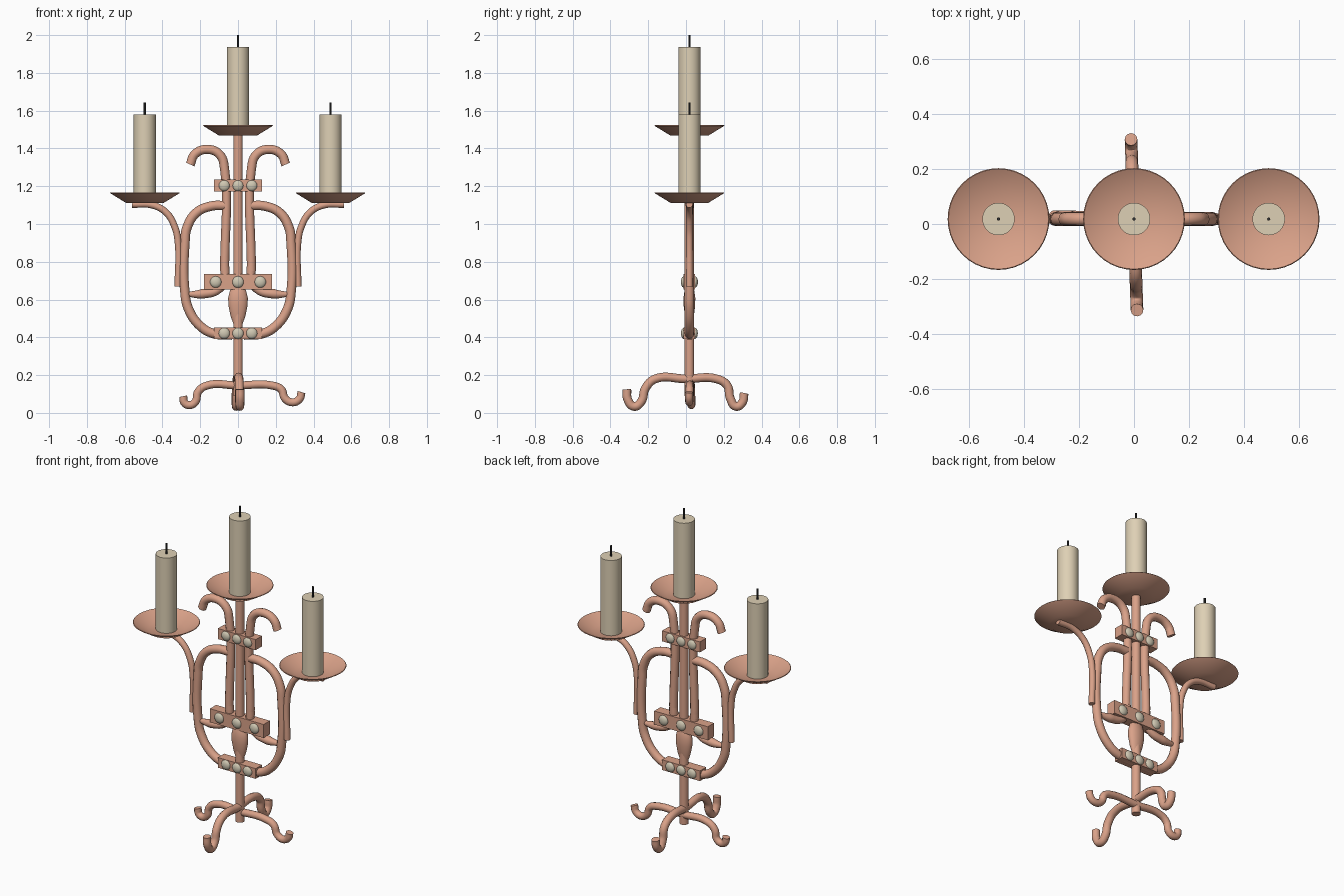
import bpy, bmesh, math
from mathutils import Vector, Matrix

cube = bpy.data.objects.get("Cube")
if cube:
    bpy.data.objects.remove(cube, do_unlink=True)

Y0 = 0.018  # depth of the main plane


def material(name, rgb):
    m = bpy.data.materials.new(name)
    m.use_nodes = True
    m.diffuse_color = (*rgb, 1)
    m.node_tree.nodes["Principled BSDF"].inputs["Base Color"].default_value = (*rgb, 1)
    return m


copper = material("copper", (0.70, 0.36, 0.25))
wax = material("wax", (0.73, 0.63, 0.46))
stud_metal = material("pale stud", (0.63, 0.58, 0.45))
wick_black = material("wick black", (0.03, 0.03, 0.03))


def smooth(obj, angle=35):
    bpy.ops.object.select_all(action='DESELECT')
    obj.select_set(True)
    bpy.context.view_layer.objects.active = obj
    bpy.ops.object.shade_smooth_by_angle(angle=math.radians(angle))


def from_bmesh(name, bm, mat):
    bmesh.ops.recalc_face_normals(bm, faces=bm.faces)
    mesh = bpy.data.meshes.new(name)
    bm.to_mesh(mesh)
    bm.free()
    mesh.materials.append(mat)
    obj = bpy.data.objects.new(name, mesh)
    bpy.context.collection.objects.link(obj)
    return obj


def lathe(name, profile, mat, x=0, z=0, steps=40, flat_y=1):
    """Spin a (radius, height) profile about the vertical axis."""
    bm = bmesh.new()
    vs = [bm.verts.new((r, 0, h)) for r, h in profile]
    es = [bm.edges.new(pair) for pair in zip(vs, vs[1:])]
    bmesh.ops.spin(bm, geom=vs + es, cent=(0, 0, 0), axis=(0, 0, 1),
                   angle=math.tau, steps=steps)
    bmesh.ops.remove_doubles(bm, verts=bm.verts, dist=1e-5)
    bmesh.ops.scale(bm, vec=(1, flat_y, 1), verts=bm.verts)
    obj = from_bmesh(name, bm, mat)
    obj.location = (x, Y0, z)
    smooth(obj)
    return obj


def tube(name, points, radius, widths=None):
    """Capped round bar through the given points."""
    cu = bpy.data.curves.new(name, 'CURVE')
    cu.dimensions = '3D'
    cu.bevel_depth = radius
    cu.bevel_resolution = 4
    cu.resolution_u = 8
    cu.use_fill_caps = True
    sp = cu.splines.new('BEZIER')
    sp.bezier_points.add(len(points) - 1)
    for i, (bp, p) in enumerate(zip(sp.bezier_points, points)):
        bp.co = p
        bp.handle_left_type = bp.handle_right_type = 'AUTO'
        bp.radius = widths[i] if widths else 1
    cu.materials.append(copper)
    obj = bpy.data.objects.new(name, cu)
    bpy.context.collection.objects.link(obj)
    bpy.ops.object.select_all(action='DESELECT')
    obj.select_set(True)
    bpy.context.view_layer.objects.active = obj
    bpy.ops.object.convert(target='MESH')
    smooth(bpy.context.object, 50)


def clamp(name, half_width, z, height, stud_x, stud_r):
    """Rectangular band with three domed studs on front and back."""
    bm = bmesh.new()
    bmesh.ops.create_cube(bm, size=1)
    bmesh.ops.scale(bm, vec=(2 * half_width, 0.06, height), verts=bm.verts)
    from_bmesh(name, bm, copper).location = (0, Y0, z)
    bm = bmesh.new()
    for x in (-stud_x, 0, stud_x):
        for side in (-1, 1):
            place = Matrix.Translation((x, side * 0.028, 0)) @ Matrix.Diagonal((1, 0.55, 1, 1))
            bmesh.ops.create_uvsphere(bm, u_segments=16, v_segments=10,
                                      radius=stud_r, matrix=place)
    studs = from_bmesh(name + "_studs", bm, stud_metal)
    studs.location = (0, Y0, z)
    smooth(studs, 60)


# Candles with their dishes
DISH = [(0, 0), (0.10, 0), (0.185, 0.052), (0.182, 0.055), (0.10, 0.012), (0, 0.01)]
for label, x, base, top in (("right", -0.493, 1.112, 1.58),
                            ("centre", 0, 1.468, 1.937),
                            ("left", 0.49, 1.112, 1.58)):
    lathe(label + "_dish", DISH, copper, x, base)
    h = top - base
    lathe(label + "_candle", [(0, 0.005), (0.059, 0.005), (0.059, h), (0, h)], wax, x, base)
    lathe(label + "_wick", [(0, 0), (0.006, 0), (0.006, 0.063), (0, 0.063)],
          wick_black, x, top, 10)

# Central stem and its flattened bulb
lathe("stem", [(0, 0.09), (0.025, 0.09), (0.025, 1.47), (0, 1.47)], copper, steps=20)
lathe("stem_bulb", [(0, 0.46), (0.024, 0.47), (0.04, 0.515), (0.051, 0.57), (0.052, 0.61),
                    (0.042, 0.65), (0.02, 0.68), (0, 0.68)], copper, steps=24, flat_y=0.6)

# Bars mirrored left and right
FRAME = [(0.07, 1.098), (0.14, 1.095), (0.22, 1.06), (0.27, 0.98), (0.281, 0.9),
         (0.281, 0.64), (0.262, 0.55), (0.2, 0.46), (0.13, 0.42), (0.03, 0.412)]
HOOK = [(0.071, 0.75), (0.071, 1.29), (0.095, 1.365), (0.16, 1.395), (0.228, 1.37),
        (0.253, 1.315)]
LEAF = [(0.071, 0.8), (0.074, 0.7), (0.105, 0.652), (0.19, 0.63), (0.27, 0.628)]
ARM = [(0.318, 0.67), (0.318, 0.91), (0.335, 0.985), (0.38, 1.06), (0.45, 1.099),
       (0.56, 1.104)]
for label, s in (("left", 1), ("right", -1)):
    def mirrored(path):
        return [(s * x, Y0, z) for x, z in path]
    tube(label + "_lyre_frame", mirrored(FRAME), 0.025)
    tube(label + "_scroll_hook", mirrored(HOOK), 0.024)
    tube(label + "_leaf", mirrored(LEAF), 0.024, [1, 1, 0.9, 1.05, 0.5])
    tube(label + "_candle_arm", mirrored(ARM), 0.018)

# Clamping bands
clamp("upper_clamp", 0.127, 1.203, 0.064, 0.073, 0.029)
clamp("middle_clamp", 0.18, 0.693, 0.082, 0.118, 0.031)
clamp("lower_clamp", 0.127, 0.421, 0.062, 0.073, 0.03)

# Feet: two crossed bars with curled ends, turned very slightly
SIDE_FEET = [(-0.29, 0.088), (-0.283, 0.053), (-0.255, 0.041), (-0.225, 0.06),
             (-0.212, 0.11), (-0.17, 0.143), (0, 0.145), (0.18, 0.145), (0.228, 0.125),
             (0.25, 0.075), (0.288, 0.056), (0.325, 0.073), (0.336, 0.11)]
LONG_FEET = [(-0.313, 0.125), (-0.308, 0.07), (-0.275, 0.034), (-0.237, 0.06),
             (-0.215, 0.13), (-0.165, 0.179), (0, 0.18), (0.165, 0.179), (0.218, 0.145),
             (0.235, 0.075), (0.266, 0.034), (0.298, 0.055), (0.308, 0.105)]
tube("side_feet", [(x, Y0 + 0.005 - 0.02 * x, z) for x, z in SIDE_FEET], 0.021)
tube("front_back_feet", [(-0.035 * y, y, z) for y, z in LONG_FEET], 0.023)
